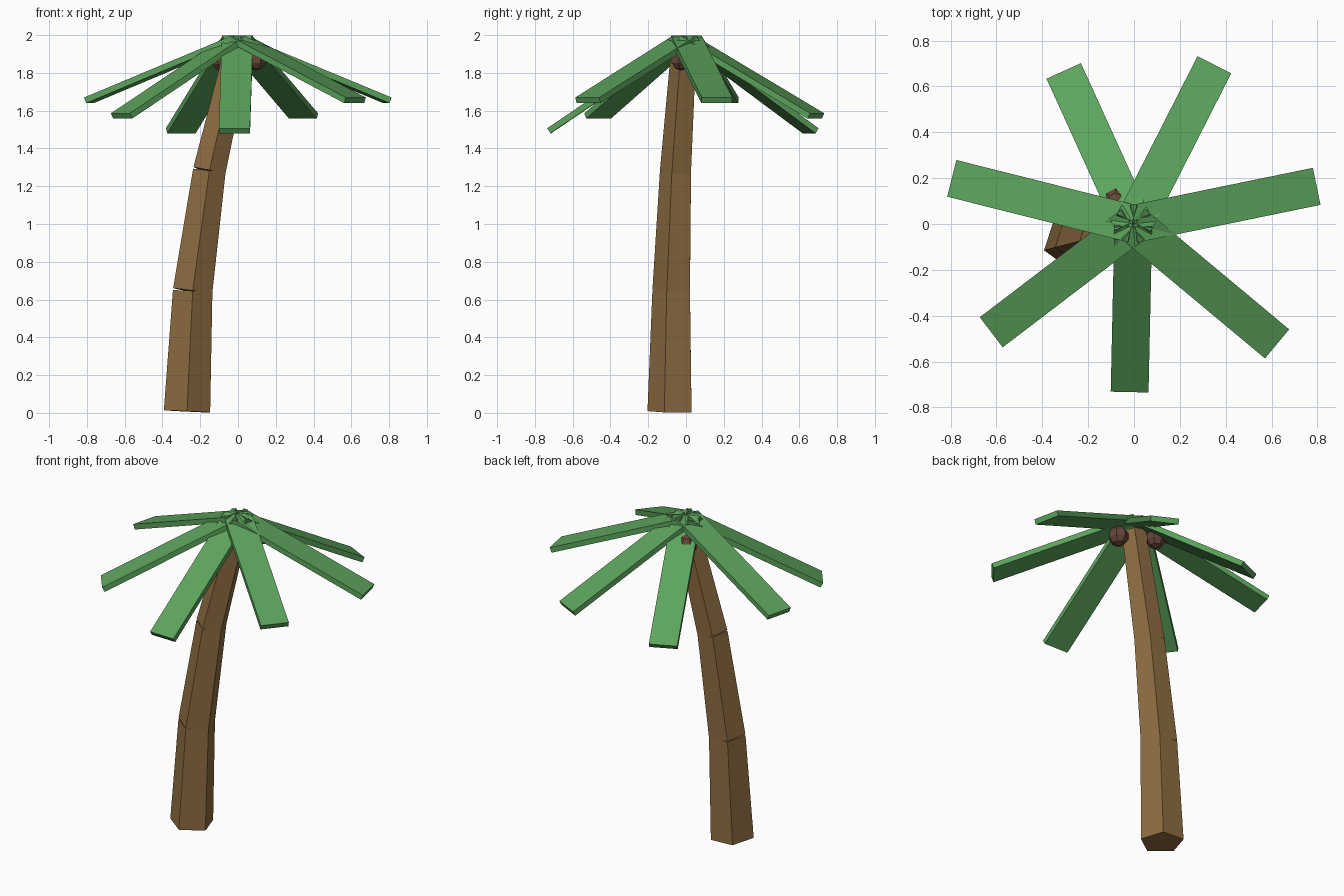
import bpy, math
from mathutils import Vector, Matrix

if "Cube" in bpy.data.objects:
    bpy.data.objects.remove(bpy.data.objects["Cube"])


def material(name, color):
    m = bpy.data.materials.new(name)
    m.diffuse_color = (*color, 1)
    m.use_nodes = True
    m.node_tree.nodes["Principled BSDF"].inputs["Base Color"].default_value = m.diffuse_color
    return m


bark = material("bark", (0.275, 0.155, 0.055))
leaf = material("leaf", (0.107, 0.367, 0.107))
husk = material("husk", (0.13, 0.062, 0.04))


def finish(name, mat):
    ob = bpy.context.object
    ob.name = name
    ob.data.materials.append(mat)
    return ob


# Trunk: three tapered five-sided segments following a gentle lean
path = [Vector(p) for p in ((-0.27, -0.075, 0.008), (-0.24, -0.068, 0.645),
                            (-0.152, -0.047, 1.28), (0, -0.005, 1.93))]
radii = [0.129, 0.11, 0.091, 0.073]
for i in range(3):
    a, b = path[i], path[i + 1]
    d = b - a
    bpy.ops.mesh.primitive_cone_add(vertices=5, radius1=radii[i],
                                    radius2=radii[i + 1], depth=d.length)
    ob = finish(f"trunk_segment_{i + 1}", bark)
    # turn one corner towards the front, then lean along the path
    lean = Vector((0, 0, 1)).rotation_difference(d).to_matrix().to_4x4()
    ob.matrix_world = (Matrix.Translation((a + b) / 2) @ lean
                       @ Matrix.Rotation(math.pi, 4, 'Z'))

# Fronds: seven flat slabs fanning from the crown with three droop angles
LENGTH, WIDTH, THICK = 0.875, 0.165, 0.032
for i in range(7):
    bpy.ops.mesh.primitive_cube_add(size=1)
    ob = finish(f"frond_{i + 1}", leaf)
    ob.data.transform(Matrix.Translation((LENGTH / 2, 0, 0))
                      @ Matrix.Diagonal((LENGTH, WIDTH, THICK, 1)))
    ob.location = (-0.003, 0, 1.984)
    ob.rotation_euler = (0, math.radians(22.1 + 6 * (i % 3)),
                         math.radians(11.6) + i * math.tau / 7)

# Coconuts tucked under the crown
for i, p in enumerate([(0.095, -0.025, 1.872), (-0.08, 0.1, 1.865)]):
    bpy.ops.mesh.primitive_uv_sphere_add(segments=7, ring_count=5,
                                         radius=0.06, location=p)
    finish(f"coconut_{i + 1}", husk)
